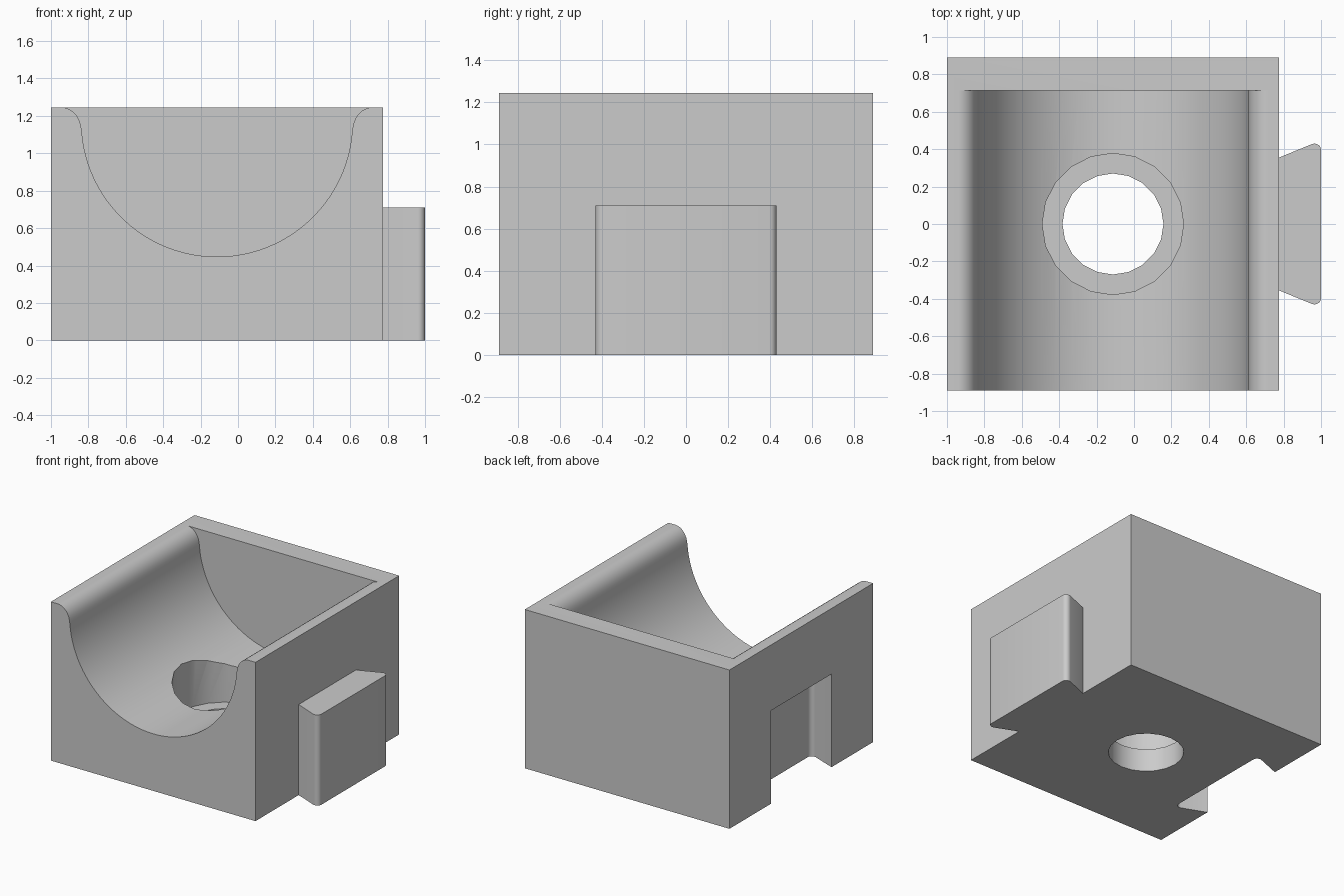
import bpy
import bmesh
from math import sin, cos, pi, radians, asin
from mathutils import Vector

cube = bpy.data.objects.get("Cube")
if cube:
    bpy.data.objects.remove(cube, do_unlink=True)

gray = bpy.data.materials.new("plain gray")
gray.use_nodes = True
gray.diffuse_color = (0.6, 0.6, 0.6, 1)
gray.node_tree.nodes["Principled BSDF"].inputs["Base Color"].default_value = (0.6, 0.6, 0.6, 1)

LEFT, RIGHT, DEPTH, HEIGHT = -1.0, 0.775, 0.89, 1.245
MID = (LEFT + RIGHT) / 2


def prism(name, profile, start, end, axis="z"):
    """Extrude a closed outline along z (outline in xy) or y (outline in xz)."""
    place = (lambda a, b, c: (a, b, c)) if axis == "z" else (lambda a, b, c: (a, c, b))
    bm = bmesh.new()
    face = bm.faces.new([bm.verts.new(place(a, b, start)) for a, b in profile])
    out = bmesh.ops.extrude_face_region(bm, geom=[face])
    new = [v for v in out["geom"] if isinstance(v, bmesh.types.BMVert)]
    bmesh.ops.translate(bm, verts=new, vec=Vector(place(0, 0, end - start)))
    bmesh.ops.recalc_face_normals(bm, faces=bm.faces)
    mesh = bpy.data.meshes.new(name)
    bm.to_mesh(mesh)
    bm.free()
    mesh.materials.append(gray)
    obj = bpy.data.objects.new(name, mesh)
    bpy.context.collection.objects.link(obj)
    return obj


def arc(cx, cy, rx, ry, a0, a1, steps):
    return [(cx + rx * cos(a0 + (a1 - a0) * i / steps),
             cy + ry * sin(a0 + (a1 - a0) * i / steps)) for i in range(steps + 1)]


def circle(radius):
    return arc(MID, 0, radius, radius, 0, 2 * pi, 20)[:-1]


def dovetail(x, depth, root, tip):
    """Flared outline with rounded outer corners, growing toward +x."""
    r = 0.035
    half = [(x, root)] + arc(x + depth - r, tip - r, r, r, radians(110), 0, 6)
    return half + [(a, -b) for a, b in reversed(half)]


# Block
body = prism("body", [(LEFT, -DEPTH), (RIGHT, -DEPTH), (RIGHT, DEPTH), (LEFT, DEPTH)], 0, HEIGHT)

# Round trough with softened lips, open at the front
radius, lip_z = 0.725, 1.12
centre_z = 0.447 + radius
half = arc(0, centre_z, radius, radius, -pi / 2, asin((lip_z - centre_z) / radius), 24)
half += arc(0.83, lip_z, 0.105, HEIGHT + 0.0005 - lip_z, pi, pi / 2, 8)[1:]
half.append((0.83, 1.5))
trough = [(MID + a, b) for a, b in half] + [(MID - a, b) for a, b in reversed(half[1:])]

# Cutters for trough, stepped hole and dovetail slot
cutters = [
    prism("trough_cutter", trough, -1.2, 0.715, "y"),
    prism("wide_hole_cutter", circle(0.378), 0.18, 0.9),
    prism("narrow_hole_cutter", circle(0.27), -0.2, 0.4),
    prism("slot_cutter", [(LEFT - 0.1, -0.375), (LEFT - 0.1, 0.375)]
          + dovetail(LEFT, 0.235, 0.375, 0.45), -0.2, 0.73),
]
for cutter in cutters:
    cutter.hide_render = True
    mod = body.modifiers.new(cutter.name, "BOOLEAN")
    mod.operation = "DIFFERENCE"
    mod.solver = "EXACT"
    mod.object = cutter

# Bake the cuts and drop the cutters
bpy.context.view_layer.update()
graph = bpy.context.evaluated_depsgraph_get()
cut_mesh = bpy.data.meshes.new_from_object(body.evaluated_get(graph))
body.modifiers.clear()
body.data = cut_mesh
for cutter in cutters:
    bpy.data.objects.remove(cutter, do_unlink=True)

# Dovetail tongue on the side
tongue = prism("side_tongue", dovetail(RIGHT, 1 - RIGHT, 0.355, 0.43), 0, 0.71)

# Smooth curves, crisp edges
bpy.ops.object.select_all(action="DESELECT")
for obj in (body, tongue):
    obj.select_set(True)
bpy.context.view_layer.objects.active = body
bpy.ops.object.shade_smooth_by_angle(angle=radians(30))
